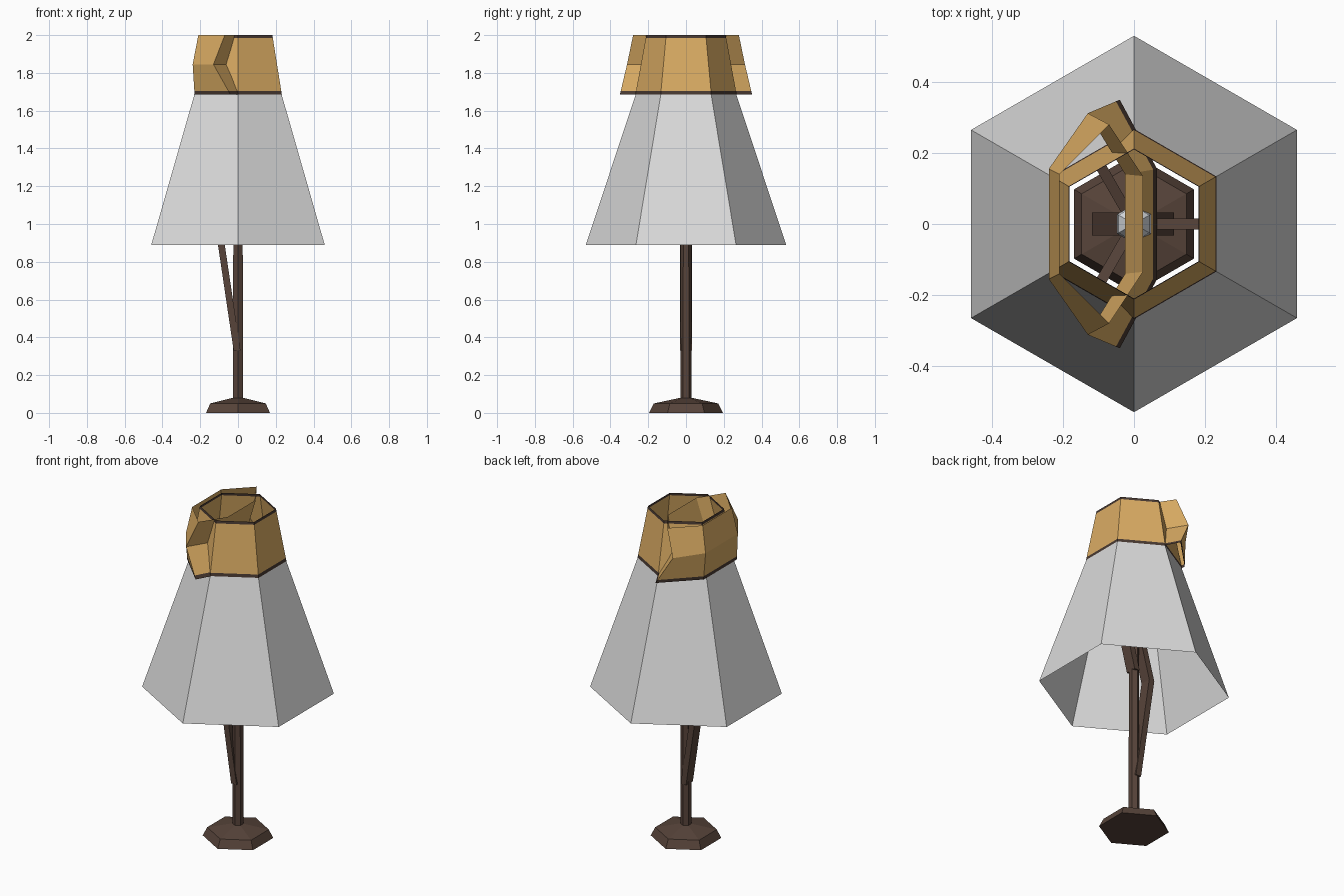
import bpy, bmesh, math
from mathutils import Vector

if "Cube" in bpy.data.objects:
    bpy.data.objects.remove(bpy.data.objects["Cube"])


def material(name, rgb):
    m = bpy.data.materials.new(name)
    m.diffuse_color = (*rgb, 1)
    m.use_nodes = True
    m.node_tree.nodes["Principled BSDF"].inputs["Base Color"].default_value = m.diffuse_color
    return m


GOLD = material("gold fabric", (0.70, 0.41, 0.125))
WOOD = material("dark brown", (0.095, 0.057, 0.042))
TRIM = material("darker brown trim", (0.065, 0.04, 0.03))
PALE = material("pale grey", (0.71, 0.71, 0.71))
BULB = material("bulb white", (0.75, 0.78, 0.82))


def loft(name, rings, mats, bands=None, caps=True):
    """Flat-faced skin through rings of points; bands gives a material per strip."""
    bm = bmesh.new()
    vs = [[bm.verts.new(p) for p in r] for r in rings]
    n = len(rings[0])
    for k in range(len(rings) - 1):
        for i in range(n):
            j = (i + 1) % n
            f = bm.faces.new((vs[k][i], vs[k][j], vs[k + 1][j], vs[k + 1][i]))
            f.material_index = bands[k] if bands else 0
    if caps:
        bm.faces.new(vs[0][::-1])
        bm.faces.new(vs[-1])
        bmesh.ops.recalc_face_normals(bm, faces=bm.faces[:])
    me = bpy.data.meshes.new(name)
    bm.to_mesh(me)
    bm.free()
    for m in mats:
        me.materials.append(m)
    ob = bpy.data.objects.new(name, me)
    bpy.context.collection.objects.link(ob)
    return ob


def hexa(r, z):
    """Hexagon with corners on the y axis."""
    return [(r * math.sin(-i * math.pi / 3), r * math.cos(i * math.pi / 3), z) for i in range(6)]


def lerp(a, b, t):
    return [Vector(p).lerp(Vector(q), t) for p, q in zip(a, b)]


# Foot and pole
loft("base", [hexa(0.195, 0), hexa(0.17, 0.05), hexa(0.03, 0.08)], [WOOD])
loft("pole", [hexa(0.03, 0.07), hexa(0.028, 1.66)], [WOOD])


# Bent side branches, rectangular in section
def branch(name, path):
    rings = [[(x - 0.018, -0.033, z), (x + 0.018, -0.033, z),
              (x + 0.018, 0.033, z), (x - 0.018, 0.033, z)] for x, z in path]
    loft(name, rings, [WOOD])


branch("left_branch", [(-0.005, 0.33), (-0.1, 0.97), (-0.005, 1.32)])
branch("right_branch", [(0.005, 1.0), (0.095, 1.35), (0.005, 1.6)])

# Bulb
loft("bulb", [hexa(0.03, 1.64), hexa(0.055, 1.72), hexa(0.05, 1.78), hexa(0.025, 1.82)], [BULB])

# Three spokes holding the shade
for i in range(3):
    a = i * 2 * math.pi / 3
    d, s = Vector((math.cos(a), math.sin(a), 0)), Vector((-math.sin(a), math.cos(a), 0))
    rings = []
    for r in (0.02, 0.226):
        c = d * r + Vector((0, 0, 1.64 + 0.29 * r))
        rings.append([c + s * u * 0.015 + Vector((0, 0, w * 0.012))
                      for u, w in ((-1, -1), (1, -1), (1, 1), (-1, 1))])
    loft("spoke", rings, [WOOD])

# Main shade: open sheet with dark bands at both rims
low, high = hexa(0.268, 1.685), hexa(0.21, 2.0)
loft("shade", [low, lerp(low, high, 0.06), lerp(low, high, 0.95), high],
     [GOLD, TRIM], [1, 0, 1], caps=False)

# Light cone below the shade
loft("light_cone", [hexa(0.53, 0.89), hexa(0.265, 1.69)], [PALE], caps=False)


# Creased second ring pushed through the left side of the shade
def crease(z, left, tip, right):
    half = [right, tip, left]
    return [(x, y, z) for x, y in half] + [(x, -y, z) for x, y in reversed(half)]


c0 = crease(1.685, (-0.23, 0.16), (-0.04, 0.35), (0.065, 0.155))
c1 = crease(1.845, (-0.24, 0.155), (-0.13, 0.312), (-0.025, 0.14))
c2 = crease(2.0, (-0.21, 0.14), (-0.07, 0.28), (0.025, 0.135))
loft("creased_ring", [c0, lerp(c0, c1, 0.12), c1, c2], [GOLD, TRIM], [1, 0, 0], caps=False)
